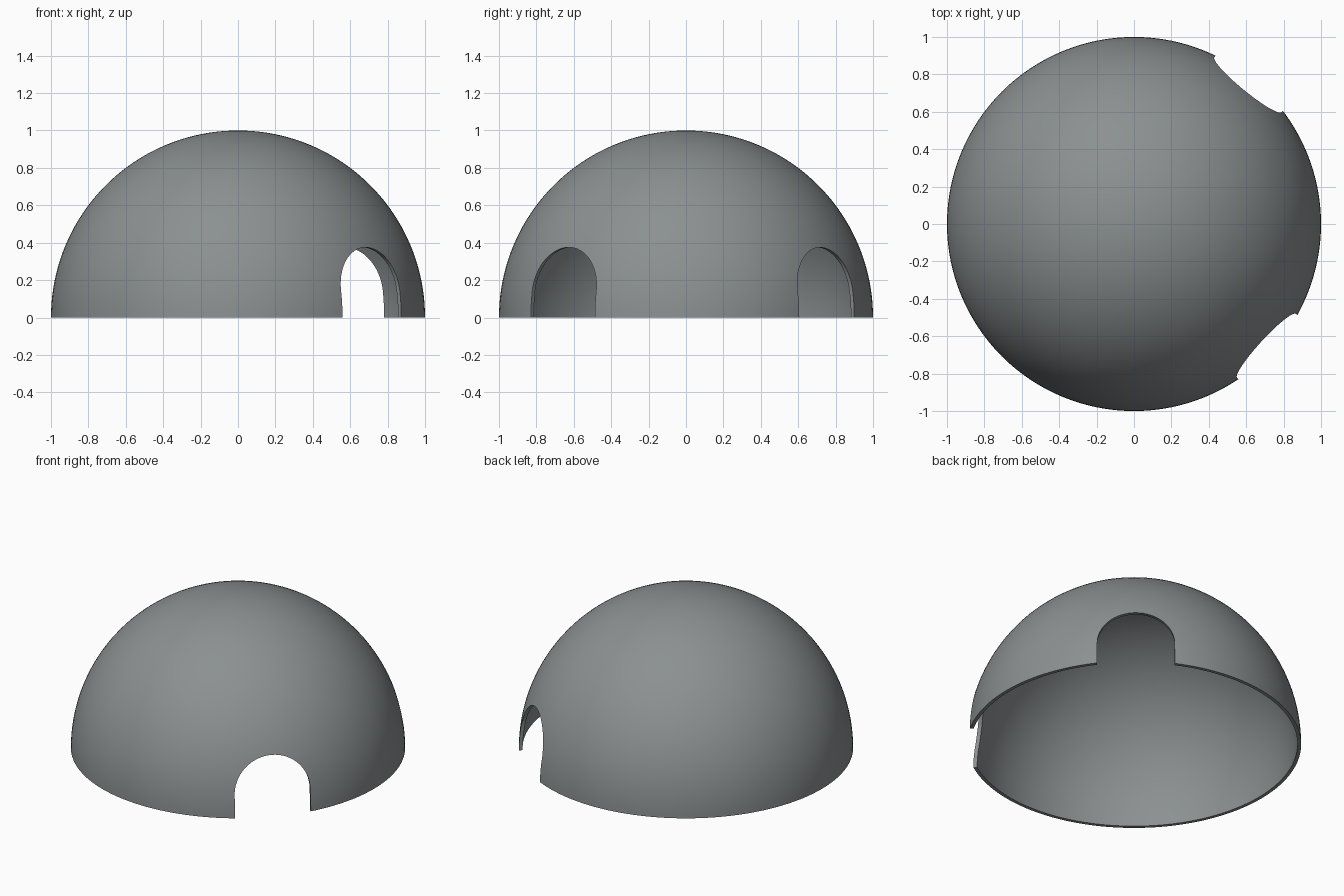
import bpy, bmesh, math
from mathutils import Matrix

RADIUS, WALL = 1.0, 0.022
SEGMENTS, RINGS = 128, 40
DOOR_HALF, DOOR_TOP = 0.232, 0.375
DOOR_ANGLES = {"front_doorway": -42.6, "back_doorway": 50.7}

cube = bpy.data.objects.get("Cube")
if cube:
    bpy.data.objects.remove(cube, do_unlink=True)

grey = bpy.data.materials.new("slate grey")
grey.use_nodes = True
colour = (0.26, 0.28, 0.285, 1)
grey.diffuse_color = colour
grey.node_tree.nodes["Principled BSDF"].inputs["Base Color"].default_value = colour


def make_object(name, bm):
    bmesh.ops.recalc_face_normals(bm, faces=bm.faces)
    mesh = bpy.data.meshes.new(name)
    bm.to_mesh(mesh)
    bm.free()
    mesh.materials.append(grey)
    obj = bpy.data.objects.new(name, mesh)
    bpy.context.collection.objects.link(obj)
    return obj


def arc(radius):
    """Quarter circle from the ground to the pole."""
    angles = [math.pi / 2 * i / RINGS for i in range(RINGS + 1)]
    return [(radius * math.cos(a), 0, radius * math.sin(a)) for a in angles]


# Dome shell: outer and inner arcs joined at the ground and spun round z
bm = bmesh.new()
outline = arc(RADIUS)[::-1] + arc(RADIUS - WALL)
verts = [bm.verts.new(p) for p in outline]
edges = [bm.edges.new(pair) for pair in zip(verts, verts[1:])]
bmesh.ops.spin(bm, geom=verts + edges, cent=(0, 0, 0), axis=(0, 0, 1),
               angle=math.tau, steps=SEGMENTS, use_merge=False)
bmesh.ops.remove_doubles(bm, verts=bm.verts, dist=0.0001)
dome = make_object("dome_shell", bm)


def cut_doorway(name, degrees):
    """Cut a round-topped opening through the wall, facing outwards."""
    bm = bmesh.new()
    spring = DOOR_TOP - DOOR_HALF
    arch = [(DOOR_HALF * math.cos(math.pi * i / 32),
             spring + DOOR_HALF * math.sin(math.pi * i / 32)) for i in range(33)]
    profile = [(DOOR_HALF, -0.1)] + arch + [(-DOOR_HALF, -0.1)]
    face = bm.faces.new([bm.verts.new((0.6, y, z)) for y, z in profile])
    out = bmesh.ops.extrude_face_region(bm, geom=[face])["geom"]
    moved = [v for v in out if isinstance(v, bmesh.types.BMVert)]
    bmesh.ops.translate(bm, verts=moved, vec=(0.6, 0, 0))
    bm.transform(Matrix.Rotation(math.radians(degrees), 4, "Z"))
    cutter = make_object(name, bm)
    cutter.hide_render = True
    modifier = dome.modifiers.new(name, "BOOLEAN")
    modifier.operation = "DIFFERENCE"
    modifier.solver = "EXACT"
    modifier.object = cutter
    bpy.ops.object.modifier_apply(modifier=name)
    bpy.data.objects.remove(cutter, do_unlink=True)


# Two doorways
bpy.ops.object.select_all(action="DESELECT")
bpy.context.view_layer.objects.active = dome
dome.select_set(True)
for name, degrees in DOOR_ANGLES.items():
    cut_doorway(name, degrees)

# Smooth walls with crisp rims
bpy.context.view_layer.objects.active = dome
dome.select_set(True)
bpy.ops.object.shade_smooth_by_angle(angle=math.radians(35))
